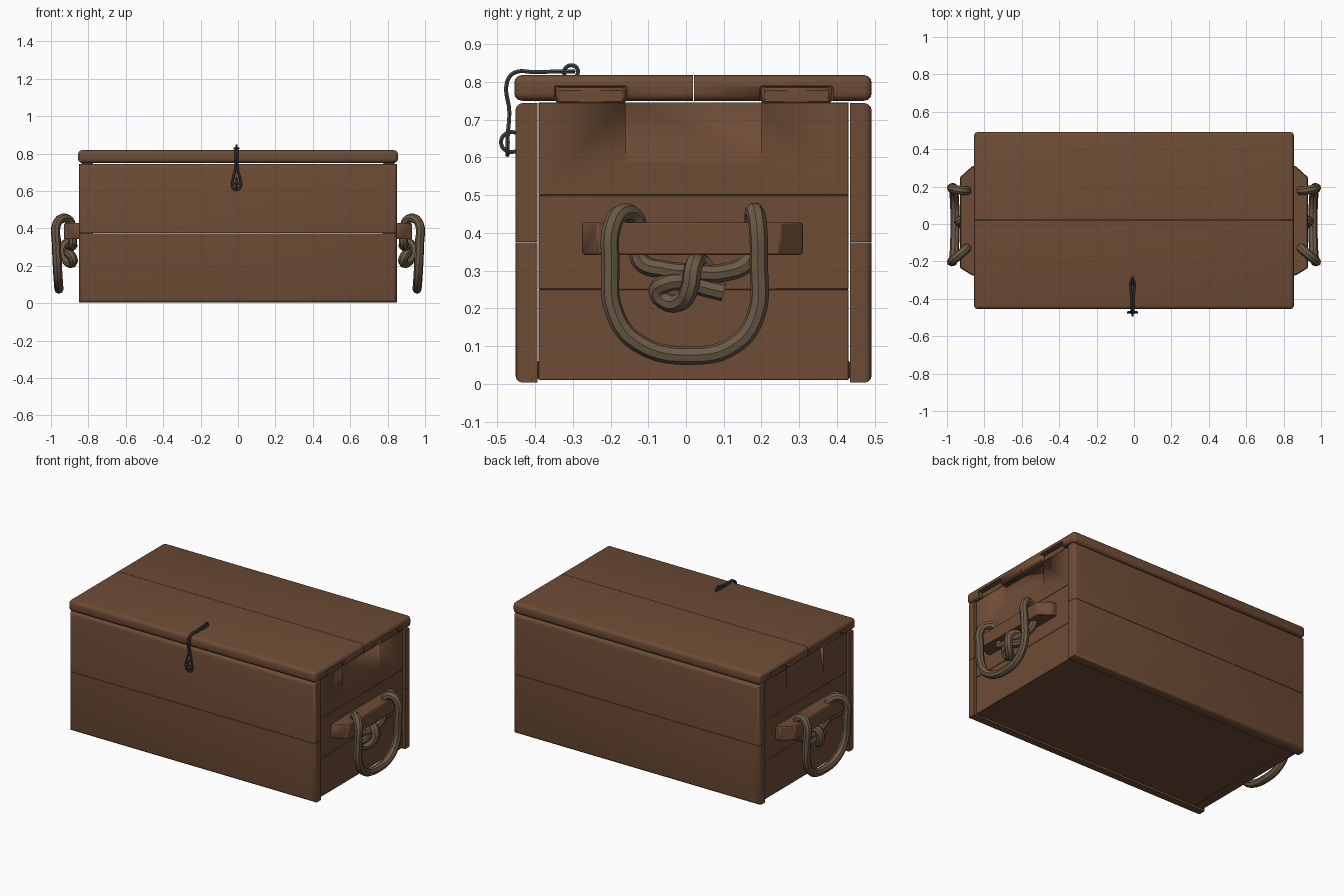
import bpy, bmesh
from mathutils import Vector

cube = bpy.data.objects.get("Cube")
if cube:
    bpy.data.objects.remove(cube, do_unlink=True)


def material(name, rgb):
    m = bpy.data.materials.new(name)
    m.use_nodes = True
    m.diffuse_color = (*rgb, 1)
    bsdf = m.node_tree.nodes["Principled BSDF"]
    bsdf.inputs["Base Color"].default_value = (*rgb, 1)
    bsdf.inputs["Roughness"].default_value = 0.9
    return m


WOOD = material("brown wood", (0.155, 0.072, 0.036))
ROPE = material("tan rope", (0.15, 0.105, 0.062))
IRON = material("dark iron", (0.06, 0.06, 0.062))


def finish(obj, mat):
    obj.data.materials.clear()
    obj.data.materials.append(mat)
    bpy.ops.object.select_all(action='DESELECT')
    obj.select_set(True)
    bpy.context.view_layer.objects.active = obj
    bpy.ops.object.shade_smooth_by_angle(angle=0.7)
    return obj


def mesh_object(name, bm, mat):
    bmesh.ops.recalc_face_normals(bm, faces=bm.faces)
    me = bpy.data.meshes.new(name)
    bm.to_mesh(me)
    bm.free()
    obj = bpy.data.objects.new(name, me)
    bpy.context.collection.objects.link(obj)
    return finish(obj, mat)


def board(name, lo, hi, soft=lambda p: False, big=0.02, small=0.003):
    """Box with wide rounding on edges picked by soft, fine rounding elsewhere."""
    lo, hi = Vector(lo), Vector(hi)
    bm = bmesh.new()
    bmesh.ops.create_cube(bm, size=1)
    for v in bm.verts:
        v.co = Vector([(a + b) / 2 + c * (b - a) for a, b, c in zip(lo, hi, v.co)])
    mid = lambda e: (e.verts[0].co + e.verts[1].co) / 2
    wide = [e for e in bm.edges if soft(mid(e))]
    fine = [e for e in bm.edges if not soft(mid(e))]
    if wide:
        made = bmesh.ops.bevel(bm, geom=wide, offset=big, segments=3, profile=0.5, affect='EDGES')
    else:
        bmesh.ops.bevel(bm, geom=fine, offset=small, segments=1, affect='EDGES')
    return mesh_object(name, bm, WOOD)


def prism(name, outline, axis, a, b):
    """Flat outline extruded from a to b along axis (0 = x, 2 = z)."""
    bm = bmesh.new()
    place = lambda p, h: (h, *p) if axis == 0 else (*p, h)
    face = bm.faces.new([bm.verts.new(place(p, a)) for p in outline])
    new = bmesh.ops.extrude_face_region(bm, geom=[face])["geom"]
    shift = (b - a, 0, 0) if axis == 0 else (0, 0, b - a)
    bmesh.ops.translate(bm, vec=shift, verts=[g for g in new if isinstance(g, bmesh.types.BMVert)])
    return mesh_object(name, bm, WOOD)


def carve(obj, cutter):
    mod = obj.modifiers.new("carve", 'BOOLEAN')
    mod.operation, mod.solver, mod.object = 'DIFFERENCE', 'EXACT', cutter
    bpy.ops.object.select_all(action='DESELECT')
    bpy.context.view_layer.objects.active = obj
    obj.select_set(True)
    bpy.ops.object.modifier_apply(modifier=mod.name)
    bpy.data.objects.remove(cutter, do_unlink=True)


def tube(name, points, radius, mat, closed=False, sides=2):
    cu = bpy.data.curves.new(name, 'CURVE')
    cu.dimensions = '3D'
    cu.bevel_depth, cu.bevel_resolution = radius, sides
    cu.resolution_u, cu.use_fill_caps = 5, True
    sp = cu.splines.new('BEZIER')
    sp.bezier_points.add(len(points) - 1)
    sp.use_cyclic_u = closed
    for bp, p in zip(sp.bezier_points, points):
        bp.co = p
        bp.handle_left_type = bp.handle_right_type = 'AUTO'
    obj = bpy.data.objects.new(name, cu)
    bpy.context.collection.objects.link(obj)
    bpy.ops.object.select_all(action='DESELECT')
    obj.select_set(True)
    bpy.context.view_layer.objects.active = obj
    bpy.ops.object.convert(target='MESH')
    return finish(bpy.context.view_layer.objects.active, mat)


# Front and back walls, two planks each, with a fine seam between them
SEAM = 0.375
for side, outer, inner in (("front", -0.452, -0.394), ("back", 0.492, 0.434)):
    on_face = lambda p: abs(p.y - outer) < 0.001 and abs(p.z - SEAM) > 0.01
    y0, y1 = sorted((outer, inner))
    board(side + "_lower_plank", (-0.85, y0, 0.003), (0.85, y1, SEAM - 0.001), on_face)
    board(side + "_upper_plank", (-0.85, y0, SEAM + 0.001), (0.85, y1, 0.744), on_face)

# Floor
board("floor", (-0.83, -0.395, 0.014), (0.83, 0.435, 0.06))

# Lid planks
LID_SEAM = 0.02
round_lid = lambda p: abs(p.y - LID_SEAM) > 0.01
lid = [board("lid_front_plank", (-0.855, -0.455, 0.75), (0.855, LID_SEAM - 0.001, 0.818), round_lid),
       board("lid_back_plank", (-0.855, LID_SEAM + 0.001, 0.75), (0.855, 0.492, 0.818), round_lid)]

TABS = ((-0.345, -0.16), (0.2, 0.385))
FACE = 0.836  # outer face of the end panels

for s, side in ((1, "left"), (-1, "right")):
    # Notches in the lid, filled by the tabs of the end panel
    for plank, (a, b) in zip(lid, TABS):
        x0, x1 = sorted((s * 0.76, s * 0.9))
        carve(plank, board("notch", (x0, a - 0.004, 0.7), (x1, b + 0.004, 0.789)))
    for i, (a, b) in enumerate(TABS):
        x0, x1 = sorted((s * 0.775, s * FACE))
        board(f"{side}_tab_{i + 1}", (x0, a, 0.74), (x1, b, 0.785), small=0.008)

    # End panel planks; the top one has a sloped finger recess
    for i, (z0, z1) in enumerate(((0.01, 0.25), (0.25, 0.5), (0.5, 0.746))):
        x0, x1 = sorted((s * 0.775, s * FACE))
        plank = board(f"{side}_end_plank_{i + 1}", (x0, -0.391, z0), (x1, 0.431, z1), small=0.002)
    bm = bmesh.new()
    wedge = [(FACE + 0.002, 0.575), (FACE - 0.03, 0.76), (FACE + 0.03, 0.76), (FACE + 0.03, 0.575)]
    face = bm.faces.new([bm.verts.new((s * x, -0.16, z)) for x, z in wedge])
    new = bmesh.ops.extrude_face_region(bm, geom=[face])["geom"]
    bmesh.ops.translate(bm, vec=(0, 0.36, 0), verts=[g for g in new if isinstance(g, bmesh.types.BMVert)])
    carve(plank, mesh_object("recess", bm, WOOD))

    # Tapered cleat
    plan = [(0.825, -0.275), (0.865, -0.275), (0.93, -0.235), (0.93, 0.25), (0.865, 0.31), (0.825, 0.31)]
    cleat = prism(side + "_cleat", [(s * x, y) for x, y in plan], 2, 0.342, 0.428)
    bev = cleat.modifiers.new("edges", 'BEVEL')
    bev.width, bev.segments = 0.005, 1

    # Rope handle, through the cleat and hanging in a loop
    loop = [(0.89, -0.125, 0.4), (0.9, -0.135, 0.44), (0.94, -0.17, 0.453), (0.97, -0.195, 0.42),
            (0.971, -0.2, 0.32), (0.965, -0.19, 0.19), (0.96, -0.13, 0.11), (0.957, 0.02, 0.075),
            (0.96, 0.13, 0.105), (0.965, 0.185, 0.18), (0.97, 0.193, 0.32), (0.97, 0.19, 0.42),
            (0.935, 0.182, 0.456), (0.9, 0.178, 0.44), (0.89, 0.178, 0.4)]
    under = [(0.885, -0.125, 0.37), (0.885, -0.12, 0.325), (0.895, -0.06, 0.303), (0.9, 0.02, 0.295),
             (0.895, 0.1, 0.295), (0.885, 0.165, 0.325), (0.885, 0.175, 0.37)]
    knot = [(0.88, 0.06, 0.3), (0.895, 0.035, 0.325), (0.93, 0.02, 0.31), (0.935, 0.01, 0.255),
            (0.91, -0.01, 0.22), (0.885, -0.045, 0.215), (0.885, -0.075, 0.245), (0.905, -0.05, 0.268),
            (0.9, 0.0, 0.27), (0.895, 0.05, 0.255), (0.895, 0.1, 0.243)]
    for name, path in (("handle_rope", loop), ("rope_under_cleat", under), ("rope_knot", knot)):
        tube(f"{side}_{name}", [(s * x, y, z) for x, y, z in path], 0.0245, ROPE)

# Wire hook over the front edge, twin strands spreading into a loop
hook = [(0.005, -0.3, 0.828), (0.005, -0.4, 0.826), (0.005, -0.455, 0.824), (0.006, -0.474, 0.8),
        (0.006, -0.468, 0.72), (0.02, -0.472, 0.66), (0.024, -0.473, 0.63), (0.012, -0.473, 0.61)]
shift = -0.008
tube("latch_hook", [(x + shift, y, z) for x, y, z in hook]
     + [(-x + shift, y, z) for x, y, z in reversed(hook)], 0.006, IRON, closed=True, sides=1)

# Staples holding the hook
tube("lid_staple", [(shift, -0.32, 0.81), (shift, -0.322, 0.832), (shift, -0.305, 0.844),
                    (shift, -0.288, 0.835), (shift, -0.29, 0.81)], 0.006, IRON, sides=1)
tube("front_staple", [(shift, -0.44, 0.665), (shift, -0.475, 0.664), (shift, -0.49, 0.64),
                      (shift, -0.475, 0.617), (shift, -0.44, 0.617)], 0.006, IRON, sides=1)
tube("staple_pin", [(shift - 0.025, -0.472, 0.64), (shift + 0.025, -0.472, 0.64)], 0.006, IRON, sides=1)
